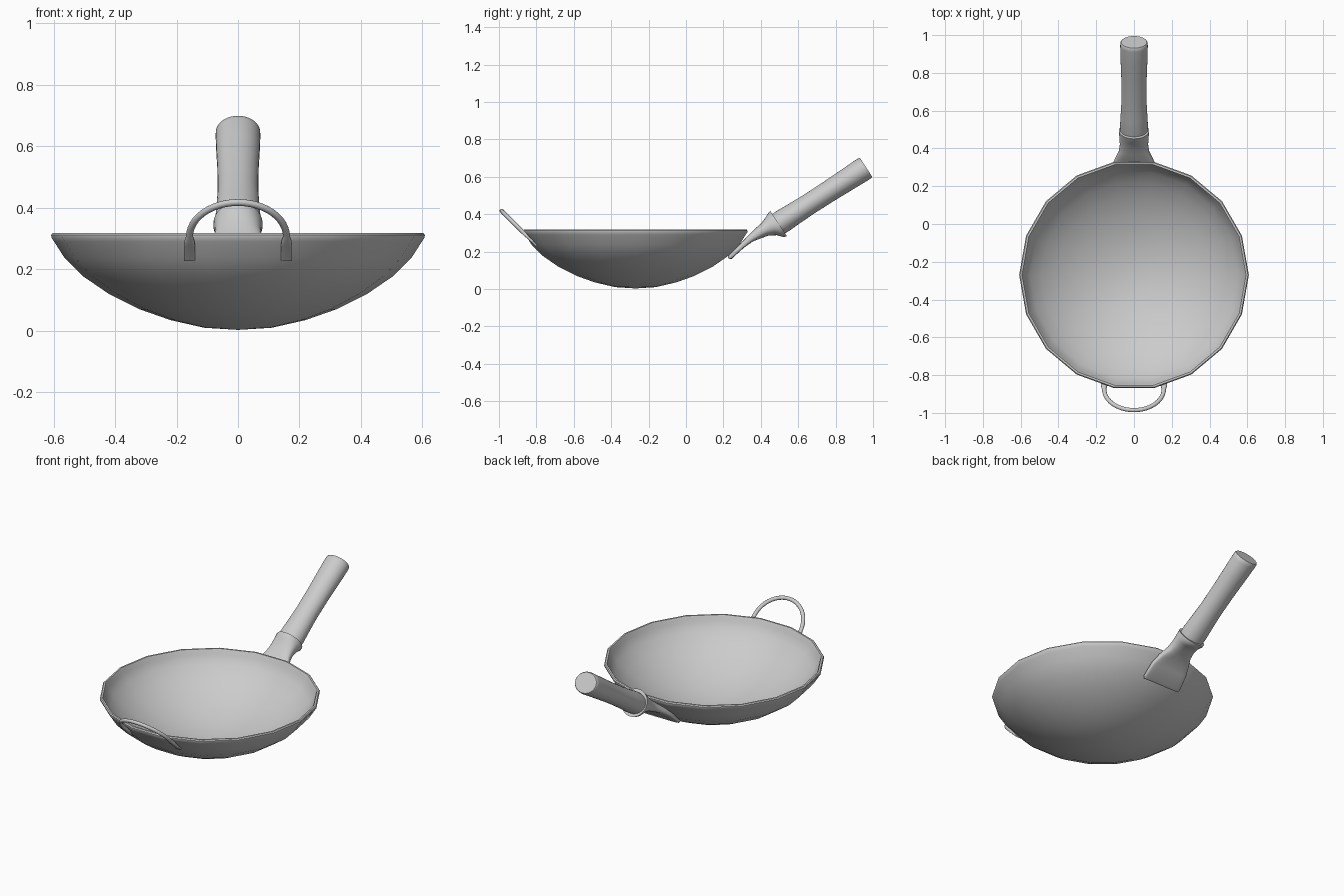
import bpy, bmesh
from math import sin, cos, pi, radians
from mathutils import Vector

if "Cube" in bpy.data.objects:
    bpy.data.objects.remove(bpy.data.objects["Cube"])

X, Y, Z = Vector((1, 0, 0)), Vector((0, 1, 0)), Vector((0, 0, 1))


def ring(c, u, v, a, b, n=2.0, count=32):
    """Superellipse cross-section around c, half sizes a along u and b along v."""
    pts = []
    for i in range(count):
        t = 2 * pi * i / count
        ct, st = cos(t), sin(t)
        x = a * abs(ct) ** (2 / n) * (1 if ct >= 0 else -1)
        y = b * abs(st) ** (2 / n) * (1 if st >= 0 else -1)
        pts.append(Vector(c) + u * x + v * y)
    return pts


def loft(name, rings, caps=True, angle=35):
    bm = bmesh.new()
    loops = [[bm.verts.new(p) for p in r] for r in rings]
    n = len(loops[0])
    for lo, hi in zip(loops, loops[1:]):
        for i in range(n):
            j = (i + 1) % n
            bm.faces.new((lo[i], lo[j], hi[j], hi[i]))
    if caps:
        bm.faces.new(loops[0][::-1])
        bm.faces.new(loops[-1])
    bmesh.ops.remove_doubles(bm, verts=bm.verts[:], dist=1e-5)
    bmesh.ops.recalc_face_normals(bm, faces=bm.faces[:])
    mesh = bpy.data.meshes.new(name)
    bm.to_mesh(mesh)
    bm.free()
    ob = bpy.data.objects.new(name, mesh)
    bpy.context.collection.objects.link(ob)
    bpy.ops.object.select_all(action='DESELECT')
    ob.select_set(True)
    bpy.context.view_layer.objects.active = ob
    bpy.ops.object.shade_smooth_by_angle(angle=radians(angle))
    return ob


# bowl: 18-sided, outer skin up to the rolled rim and back down the inside
outer = [(0, 0.003), (0.11, 0.01), (0.22, 0.035), (0.32, 0.07), (0.42, 0.12),
         (0.505, 0.178), (0.565, 0.238), (0.598, 0.29)]
rim = [(0.607, 0.303), (0.608, 0.312), (0.603, 0.318), (0.593, 0.318), (0.588, 0.31)]
inner = [(0.582, 0.288), (0.55, 0.243), (0.492, 0.188), (0.41, 0.132),
         (0.313, 0.084), (0.216, 0.05), (0.108, 0.025), (0, 0.018)]
loft("bowl", [ring((0, -0.27, z), X, Y, r, r, count=18)
              for r, z in outer + rim + inner], caps=False, angle=40)


def handle_ring(y, z, deg, hw, ht, n=2.0):
    t = radians(deg)
    return ring((0, y, z), X, Vector((0, -sin(t), cos(t))), hw, ht, n)


# handle socket: flat flared plate against the bowl, blending into a round collar
socket = [(0.228, 0.163, 45, 0.118, 0.006, 6), (0.236, 0.170, 45, 0.125, 0.012, 6),
          (0.30, 0.232, 43, 0.118, 0.015, 6), (0.345, 0.270, 38, 0.10, 0.02, 4.5),
          (0.385, 0.297, 30, 0.08, 0.03, 3), (0.42, 0.318, 29, 0.075, 0.038, 2.5),
          (0.455, 0.335, 32, 0.077, 0.056, 2.2), (0.482, 0.341, 33.5, 0.08, 0.077),
          (0.495, 0.35, 33.5, 0.08, 0.08), (0.495, 0.35, 33.5, 0.068, 0.058)]
loft("handle_socket", [handle_ring(*s) for s in socket], angle=50)

# grip: slightly waisted oval bar with a softened end
start, end = Vector((0, 0.47, 0.333)), Vector((0, 0.963, 0.65))
grip = [(0, 0.07, 0.06), (0.1, 0.074, 0.063), (0.2, 0.071, 0.06), (0.38, 0.066, 0.057),
        (0.6, 0.067, 0.058), (0.8, 0.071, 0.061), (0.96, 0.073, 0.064),
        (0.99, 0.072, 0.063), (1, 0.068, 0.059)]
rows = []
for t, hw, ht in grip:
    p = start.lerp(end, t)
    rows.append(handle_ring(p.y, p.z, 33, hw, ht))
loft("grip", rows)

# helper loop: half circle in a tilted plane with flattened tabs at both feet
w = Vector((0, -1, 1)).normalized()
nrm = Vector((0, 1, 1)).normalized()
base = Vector((0, -0.868, 0.30))
R = 0.158
tab = [(-0.098, 0.018, 0.006), (-0.03, 0.018, 0.008), (-0.012, 0.016, 0.01)]
rows = [ring(base + X * R + w * s, X, nrm, a, b, 4, 16) for s, a, b in tab]
for i in range(25):
    t = pi * i / 24
    out = X * cos(t) + w * sin(t)
    rows.append(ring(base + w * 0.008 + out * R, out, nrm, 0.0115, 0.0105, 2, 16))
rows += [ring(base - X * R + w * s, -X, nrm, a, b, 4, 16) for s, a, b in tab[::-1]]
loft("helper_loop", rows, angle=45)
